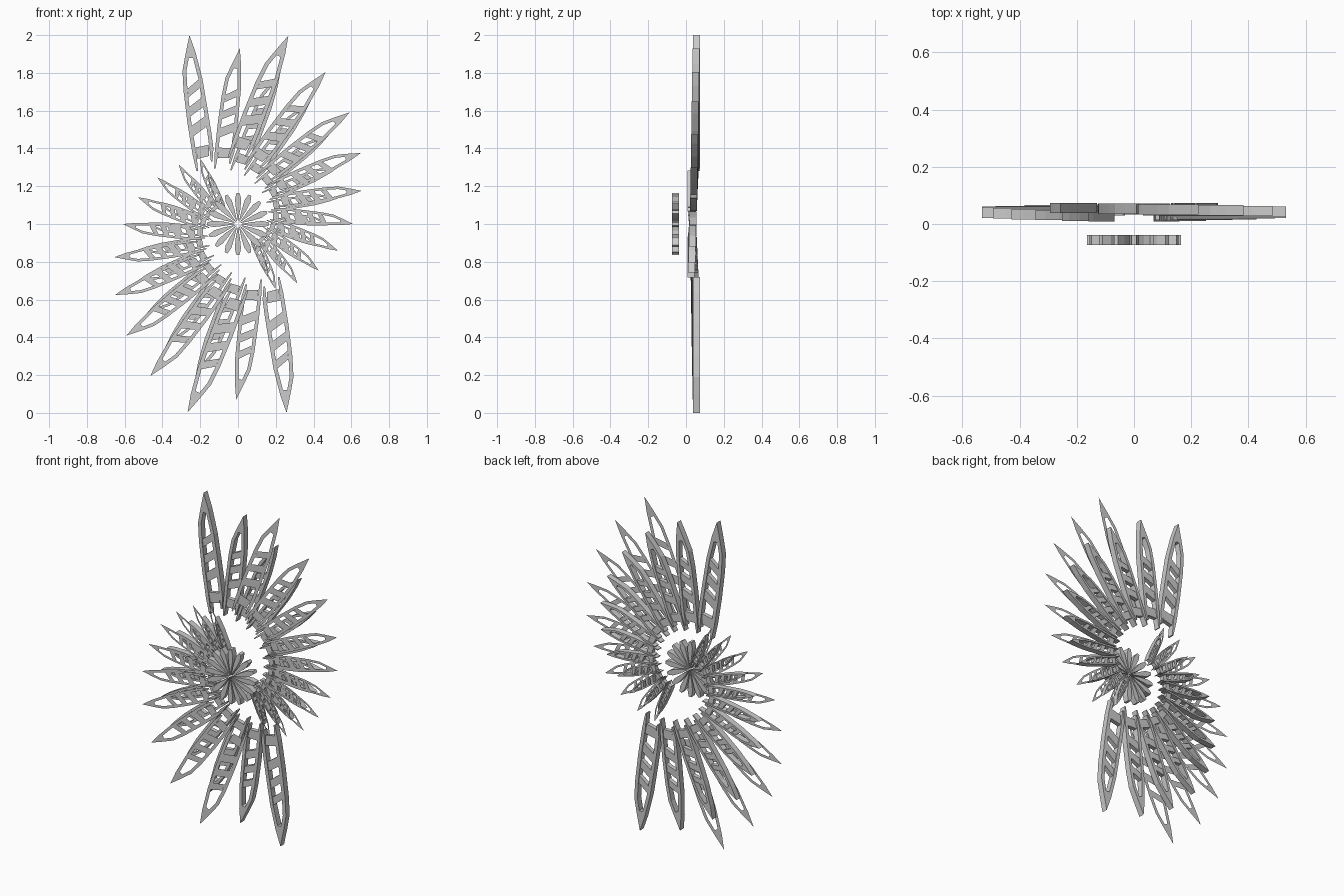
import bpy, bmesh, math

cube = bpy.data.objects.get("Cube")
if cube:
    bpy.data.objects.remove(cube, do_unlink=True)

GREY = (0.6, 0.6, 0.6, 1)
mat = bpy.data.materials.new("light grey")
mat.use_nodes = True
mat.diffuse_color = GREY
mat.node_tree.nodes["Principled BSDF"].inputs["Base Color"].default_value = GREY

DEPTH = 0.036
TURN = math.radians(15)
SHRINK = 0.9
CENTRE = 1.0

# Feather edges as (x, z), from the tip down to the root
TIP = (-0.257, 1.0)
LEFT = [TIP, (-0.278, 0.9), (-0.294, 0.81), (-0.288, 0.7), (-0.267, 0.53), (-0.241, 0.37), (-0.22, 0.28)]
RIGHT = [TIP, (-0.225, 0.91), (-0.188, 0.767), (-0.161, 0.608), (-0.14, 0.476), (-0.13, 0.4), (-0.135, 0.33)]
RIM = 0.021


def edge_x(edge, z):
    """Horizontal position of an edge at height z."""
    for (xa, za), (xb, zb) in zip(edge, edge[1:]):
        if za >= z >= zb:
            return xa + (xb - xa) * (za - z) / (za - zb)
    return edge[-1][0]


def slab(bm, outline, y0, y1):
    """Slab from an outline in the x-z plane; a single sheet if it has no depth."""
    front = [bm.verts.new((x, y0, z)) for x, z in outline]
    face = bm.faces.new(front)
    face.normal_update()
    if face.normal.y > 0:
        face.normal_flip()
    if y1 == y0:
        return
    back = [bm.verts.new((x, y1, z)) for x, z in outline]
    sides = [face, bm.faces.new(back)]
    for i in range(len(outline)):
        sides.append(bm.faces.new((front[i - 1], front[i], back[i], back[i - 1])))
    bmesh.ops.recalc_face_normals(bm, faces=sides)


def finish(bm, name):
    mesh = bpy.data.meshes.new(name)
    bm.to_mesh(mesh)
    bm.free()
    mesh.materials.append(mat)
    return mesh


def rim(bm, edge, top, width, depth):
    """Curved border strip along one edge of the feather."""
    path = [(edge_x(edge, top), top)] + [p for p in edge if p[1] < top]
    inner = [(x + width, z) for x, z in path]
    inner[-1] = (path[-1][0] + width * 0.4, path[-1][1])
    for i in range(len(path) - 1):
        slab(bm, [path[i], path[i + 1], inner[i + 1], inner[i]], 0, depth)


def feather_mesh(name, depth):
    bm = bmesh.new()
    top = 0.88
    # solid tip and the two borders
    slab(bm, [TIP, LEFT[1], (edge_x(LEFT, top), top), (edge_x(RIGHT, top), top), RIGHT[1]], 0, depth)
    rim(bm, LEFT, top, RIM, depth)
    rim(bm, RIGHT, top, -RIM, depth)
    # slanted cross plates, larger towards the root
    for z, height, slant in ((0.67, 0.045, 0.05), (0.57, 0.05, 0.05), (0.465, 0.055, 0.05), (0.345, 0.06, 0.015)):
        a, b = z, z + height
        c, d = b + slant, a + slant
        outline = [(edge_x(LEFT, a) + RIM, a), (edge_x(RIGHT, d) - RIM, d),
                   (edge_x(RIGHT, c) - RIM, c), (edge_x(LEFT, b) + RIM, b)]
        slab(bm, outline, depth * 0.15, depth * 0.85)
    return finish(bm, name)


def place(name, mesh, y, angle, scale=1):
    ob = bpy.data.objects.new(name, mesh)
    ob.location = (0, y, CENTRE)
    ob.rotation_euler = (0, angle, 0)
    ob.scale = (scale, 1, scale)
    bpy.context.collection.objects.link(ob)


# A thick spiral arm with a paper-thin one in front, repeated half a turn round
thick = feather_mesh("thick_feather", DEPTH)
thin = feather_mesh("thin_feather", 0)
for half, side in enumerate(("upper", "lower")):
    start = half * math.pi
    for n in range(12):
        place(f"{side}_thick_feather_{n + 1}", thick, 0.038 - 0.0027 * n, start + TURN * n, SHRINK ** n)
    for n in range(10):
        place(f"{side}_thin_feather_{n + 1}", thin, 0.017, start + TURN * (n + 1.96), SHRINK ** n)

# Small rosette of blunt blades in front of the centre
bm = bmesh.new()
slab(bm, [(0, 0.012), (0.013, 0.08), (0.017, 0.13), (0.008, 0.165), (-0.008, 0.165),
          (-0.016, 0.13), (-0.011, 0.08)], 0, DEPTH)
blade = finish(bm, "blade")
BLADES = 16
for i in range(BLADES):
    place(f"centre_blade_{i + 1}", blade, -0.074, math.tau * i / BLADES)
